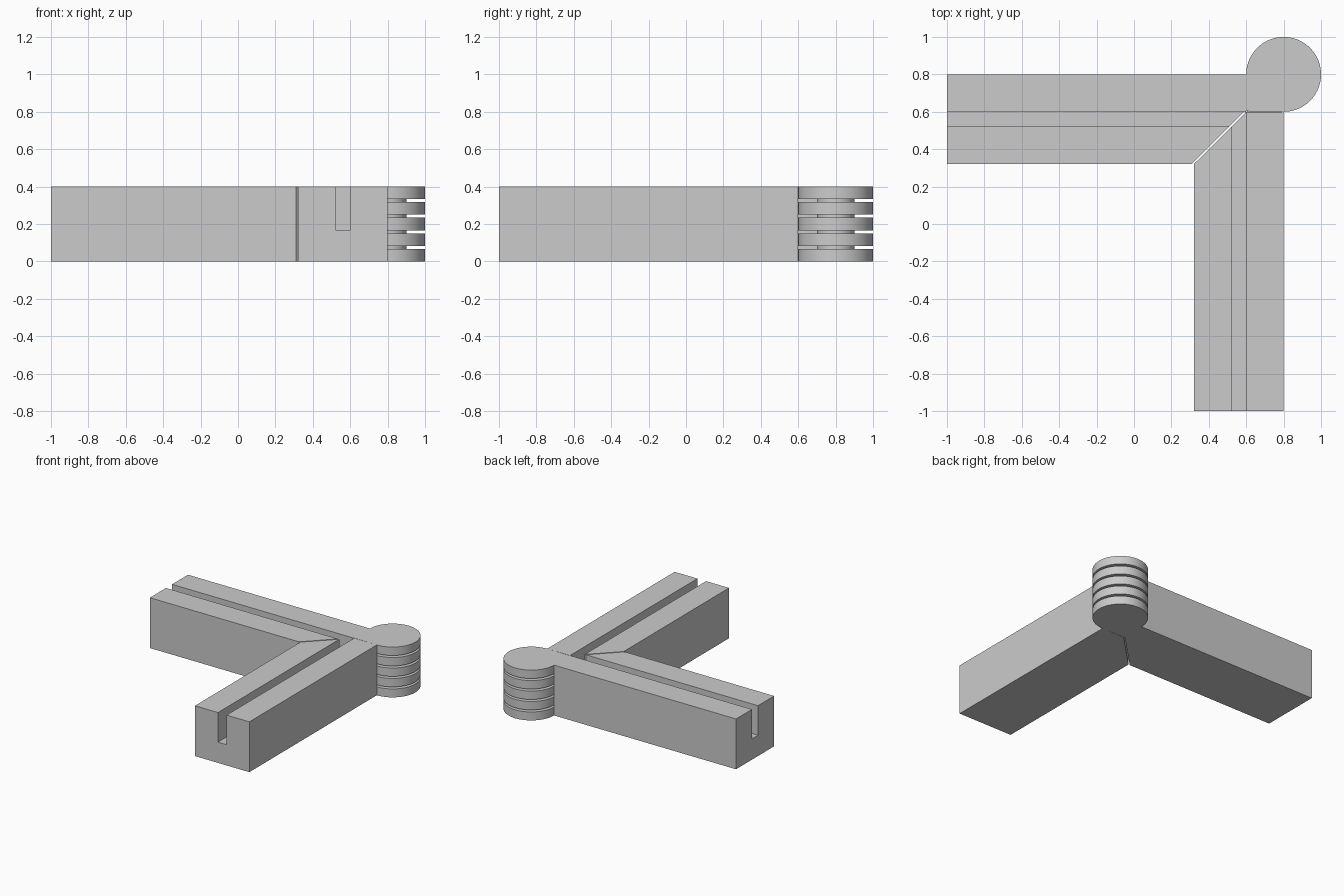
import bpy, bmesh
from math import pi, sin, cos, radians

if "Cube" in bpy.data.objects:
    bpy.data.objects.remove(bpy.data.objects["Cube"])

grey = bpy.data.materials.new("plain grey")
grey.use_nodes = True
COLOR = (0.6, 0.6, 0.6, 1)
grey.diffuse_color = COLOR
grey.node_tree.nodes["Principled BSDF"].inputs["Base Color"].default_value = COLOR

HEIGHT, FLOOR = 0.4, 0.165      # arm height and groove floor
AXIS, RADIUS = 0.8, 0.2         # hinge axis (x = y) and knuckle radius
INNER, SLOT, RAIL = 0.322, 0.524, 0.6
GAP, COUNT = 0.016, 5
THICK = (HEIGHT - GAP * (COUNT - 1)) / COUNT


def prism(name, outline, z0, z1):
    """Extrude a plan outline from z0 up to z1."""
    bm = bmesh.new()
    face = bm.faces.new([bm.verts.new((x, y, z0)) for x, y in outline])
    side = bmesh.ops.extrude_face_region(bm, geom=[face])
    bmesh.ops.translate(bm, vec=(0, 0, z1 - z0),
                        verts=[v for v in side["geom"] if isinstance(v, bmesh.types.BMVert)])
    bmesh.ops.recalc_face_normals(bm, faces=bm.faces[:])
    mesh = bpy.data.meshes.new(name)
    bm.to_mesh(mesh)
    bm.free()
    mesh.materials.append(grey)
    obj = bpy.data.objects.new(name, mesh)
    bpy.context.collection.objects.link(obj)
    return obj


def arm(name, swap, inset):
    """Grooved arm with a mitred inner end; swap turns it from x to y."""
    def plan(a, b, end):
        pts = [(-1, a), (a - inset, a), (b - inset if end is None else end, b), (-1, b)]
        return [(y, x) for x, y in pts] if swap else pts
    body = prism(name, plan(INNER, SLOT, None), 0, HEIGHT)
    floor = prism(name + "_floor", plan(SLOT, RAIL, None), 0, FLOOR)
    pts = [(-1, RAIL), (RAIL, RAIL), (RAIL, AXIS), (-1, AXIS)]
    if swap:
        pts = [(y, x) for x, y in pts]
    rail = prism(name + "_rail", pts, 0, HEIGHT)
    # weld the three strips into one clean body
    bm = bmesh.new()
    for part in (body, floor, rail):
        bm.from_mesh(part.data)
    bm.to_mesh(body.data)
    bm.free()
    for part in (floor, rail):
        bpy.data.objects.remove(part)
    return body


# two grooved arms meeting at a mitre
arm("back_arm", False, 0.012)
arm("front_arm", True, 0.0)

# interleaved knuckles: round outside, square towards the arms
steps = 72
arc = [(AXIS + RADIUS * cos(t), AXIS + RADIUS * sin(t))
       for t in (-pi / 2 + 1.5 * pi * i / steps for i in range(steps + 1))]
for i in range(COUNT):
    owner = "back" if i % 2 == 0 else "front"
    z = i * (THICK + GAP)
    # a hair of clearance beside the other arm
    corner = (RAIL, RAIL + 0.003) if owner == "back" else (RAIL + 0.003, RAIL)
    knuckle = prism(f"{owner}_knuckle_{i + 1}", arc + [corner], z, z + THICK)
    bpy.ops.object.select_all(action="DESELECT")
    knuckle.select_set(True)
    bpy.context.view_layer.objects.active = knuckle
    bpy.ops.object.shade_smooth_by_angle(angle=radians(30))

# pin through all knuckles
bpy.ops.mesh.primitive_cylinder_add(vertices=48, radius=RADIUS / 2, depth=HEIGHT - 0.02,
                                    location=(AXIS, AXIS, HEIGHT / 2))
pin = bpy.context.object
pin.name = "hinge_pin"
pin.data.materials.append(grey)
bpy.ops.object.shade_smooth_by_angle(angle=radians(30))
